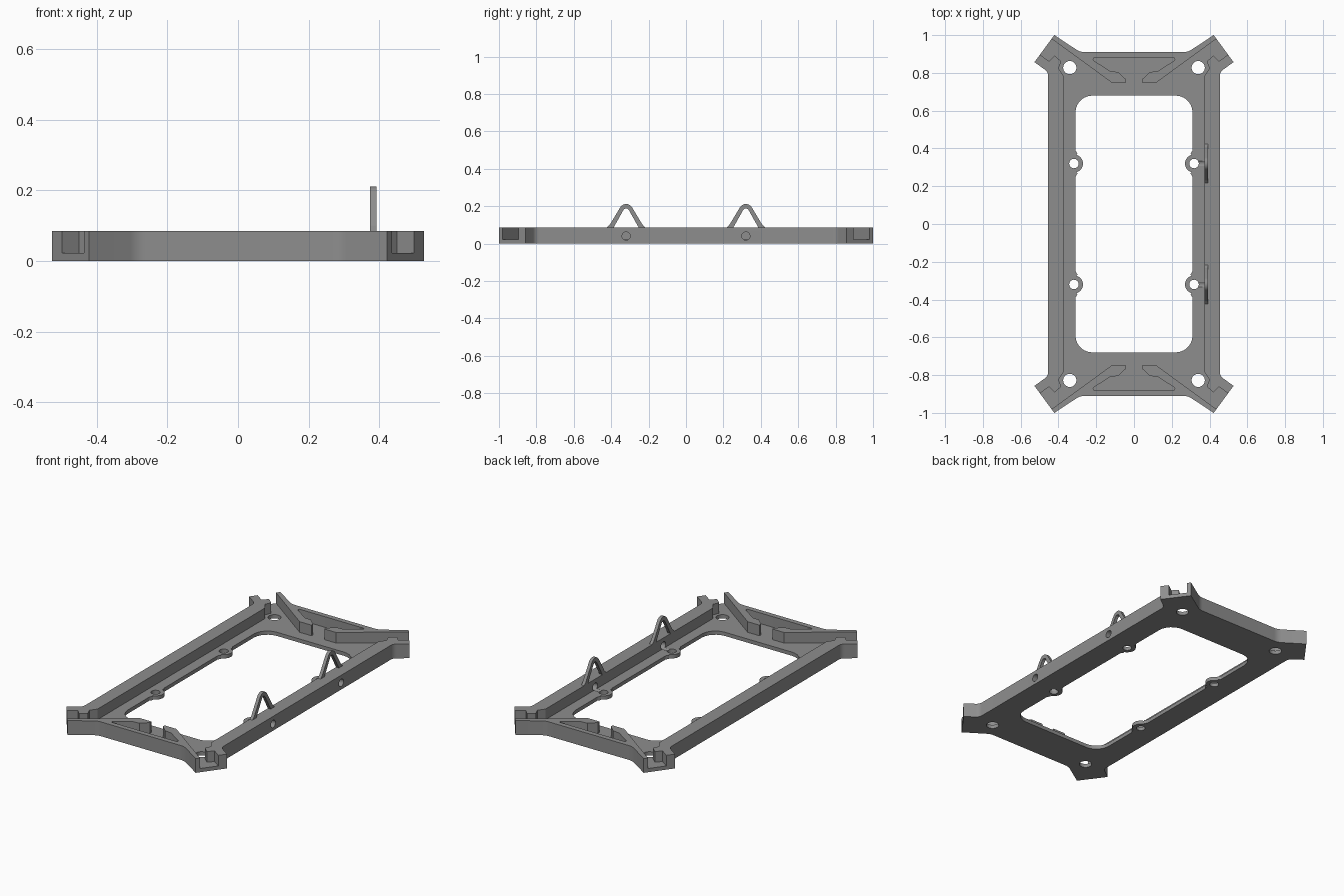
import bpy, bmesh, math
from mathutils import Vector, Matrix

if "Cube" in bpy.data.objects:
    bpy.data.objects.remove(bpy.data.objects["Cube"])

H, FLOOR = 0.085, 0.022      # frame height, floor plate thickness

grey = bpy.data.materials.new("mid grey")
grey.diffuse_color = (0.27, 0.27, 0.27, 1)
grey.use_nodes = True
grey.node_tree.nodes["Principled BSDF"].inputs["Base Color"].default_value = grey.diffuse_color


def fillet(points, steps=6):
    """Round the corners of a closed loop of (x, y[, radius]) points."""
    out, n = [], len(points)
    for i, pt in enumerate(points):
        p = Vector(pt[:2])
        r = pt[2] if len(pt) > 2 else 0
        if not r:
            out.append(p)
            continue
        d1 = (Vector(points[i - 1][:2]) - p).normalized()
        d2 = (Vector(points[(i + 1) % n][:2]) - p).normalized()
        half = d1.angle(d2) / 2
        c = p + (d1 + d2).normalized() * r / math.sin(half)
        t = r / math.tan(half)
        v1, v2 = p + d1 * t - c, p + d2 * t - c
        a = math.atan2(v1.x * v2.y - v1.y * v2.x, v1.dot(v2))
        out += [c + Matrix.Rotation(a * k / steps, 2) @ v1 for k in range(steps + 1)]
    return out


def four_way(q):
    """Mirror a quarter path (from the x axis to the y axis) into a full loop."""
    def flip(path, sx, sy):
        return [(p[0] * sx, p[1] * sy, *p[2:]) for p in path]
    return q + flip(q[::-1], -1, 1) + flip(q, -1, -1) + flip(q[::-1], 1, -1)


def circle(x, y, r, n=32):
    return [Vector((x + r * math.cos(k * math.tau / n), y + r * math.sin(k * math.tau / n)))
            for k in range(n)]


def prism(name, loop, lo, hi, along_x=False):
    """Extrude a loop along z, or a (y, z) loop along x."""
    bm = bmesh.new()
    def place(p, h):
        return bm.verts.new((h, p[0], p[1]) if along_x else (p[0], p[1], h))
    a = [place(p, lo) for p in loop]
    b = [place(p, hi) for p in loop]
    bm.faces.new(a[::-1])
    bm.faces.new(b)
    for i in range(len(loop)):
        j = (i + 1) % len(loop)
        bm.faces.new((a[i], a[j], b[j], b[i]))
    bmesh.ops.recalc_face_normals(bm, faces=bm.faces)
    me = bpy.data.meshes.new(name)
    bm.to_mesh(me)
    bm.free()
    me.materials.append(grey)
    ob = bpy.data.objects.new(name, me)
    bpy.context.collection.objects.link(ob)
    return ob


def activate(ob):
    bpy.ops.object.select_all(action='DESELECT')
    ob.select_set(True)
    bpy.context.view_layer.objects.active = ob


def cut(ob, cutter):
    cutter.hide_render = True
    mod = ob.modifiers.new("cut", 'BOOLEAN')
    mod.operation, mod.solver, mod.object = 'DIFFERENCE', 'EXACT', cutter
    activate(ob)
    bpy.ops.object.modifier_apply(modifier=mod.name)
    bpy.data.objects.remove(cutter)


# Frame block with four diagonal corner arms
frame = prism("frame", fillet(four_way([
    (0.455, 0.805, 0.04), (0.527, 0.857), (0.422, 1.0), (0.285, 0.91, 0.08)])), 0, H)

# Recess that leaves the side walls, corner hooks and pocketed end walls
cut(frame, prism("recess_cutter", fillet(four_way([
    (0.373, 0.785), (0.40, 0.825), (0.385, 0.86), (0.42, 0.892), (0.45, 0.862),
    (0.60, 0.97), (0.60, 1.10), (0.12, 0.75), (0.042, 0.75), (0.042, 0.765),
    (0.085, 0.805), (0.125, 0.808), (0.235, 0.88, 0.008)])), FLOOR, H + 0.05))

# Central opening, bulged inward around the mounting lugs
LX, LY, LR = 0.318, 0.32, 0.048
lug = [(LX + LR * math.cos(math.radians(d)), LY + LR * math.sin(math.radians(d)))
       for d in range(255, 104, -15)]
cut(frame, prism("opening_cutter", fillet(four_way(
    [(0.31, 0.25)] + [(0.299, 0.268)] + lug + [(0.299, 0.372), (0.31, 0.39),
                                               (0.31, 0.68, 0.09)])), -0.05, H + 0.05))

# Corner holes and lug holes
for sx in (-1, 1):
    for sy in (-1, 1):
        for x, y, r in ((0.34, 0.828, 0.035), (LX, LY, 0.025)):
            cut(frame, prism("hole_cutter", circle(sx * x, sy * y, r), -0.05, H + 0.05))

# Cable holes through the right wall
for sy in (-1, 1):
    cut(frame, prism("cable_hole_cutter", circle(sy * LY, 0.04, 0.022), 0.335, 0.55, True))

# Triangular wire loops on the right wall
for label, sy in (("front", -1), ("back", 1)):
    arch = [(-0.105, H - 0.001), (-0.088, 0.10, 0.02), (0, 0.246, 0.037),
            (0.088, 0.10, 0.02), (0.105, H - 0.001), (0.068, H - 0.001),
            (0, 0.205, 0.017), (-0.068, H - 0.001)]
    loop = [p + Vector((sy * LY, 0)) for p in fillet(arch, 8)]
    activate(prism(label + "_wire_loop", loop, 0.373, 0.392, True))
    bpy.ops.object.shade_smooth_by_angle(angle=math.radians(30))

activate(frame)
bpy.ops.object.shade_smooth_by_angle(angle=math.radians(30))
